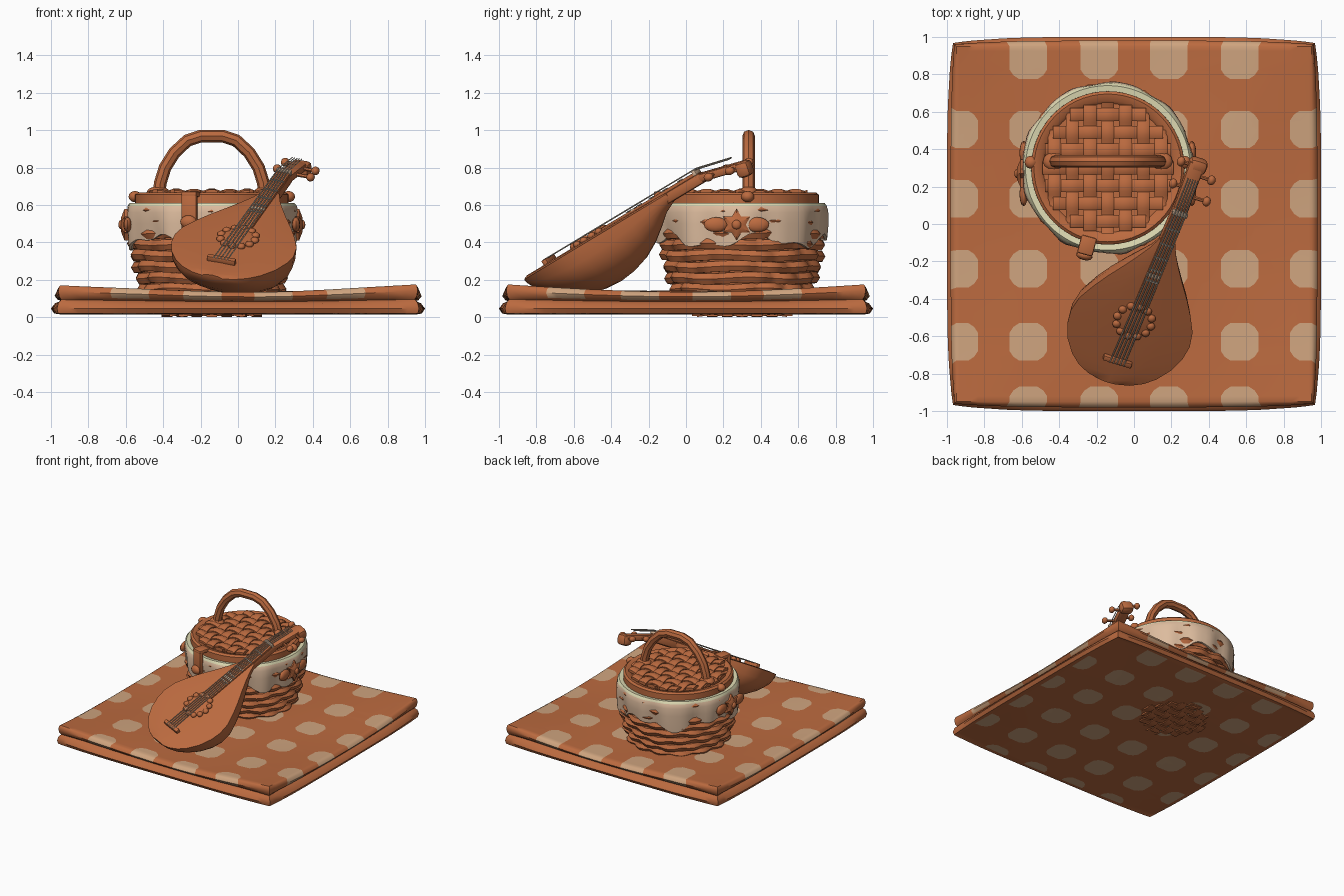
import bpy, bmesh, math
from math import sin, cos, pi, radians
from mathutils import Matrix, Vector

if "Cube" in bpy.data.objects:
    bpy.data.objects.remove(bpy.data.objects["Cube"])

def mat(name, r, g, b):
    m = bpy.data.materials.new(name)
    m.diffuse_color = (r, g, b, 1)
    m.use_nodes = True
    m.node_tree.nodes["Principled BSDF"].inputs["Base Color"].default_value = m.diffuse_color
    return m

RUST = mat("rust", 0.50, 0.145, 0.05)
TAN = mat("tan", 0.62, 0.37, 0.21)
CLOTH = mat("light_cloth", 0.72, 0.50, 0.34)
PALE = mat("pale_trim", 0.75, 0.72, 0.46)
GREY = mat("string_grey", 0.56, 0.49, 0.40)

def add(name, verts, faces, mats, matrix=Matrix(), rule=None):
    me = bpy.data.meshes.new(name)
    me.from_pydata([tuple(v) for v in verts], [], faces)
    for m in mats:
        me.materials.append(m)
    bm = bmesh.new()
    bm.from_mesh(me)
    bmesh.ops.recalc_face_normals(bm, faces=bm.faces)
    if rule:
        for f in bm.faces:
            f.material_index = rule(f.calc_center_median())
    bm.to_mesh(me)
    bm.free()
    ob = bpy.data.objects.new(name, me)
    ob.matrix_world = matrix
    bpy.context.collection.objects.link(ob)
    return ob

def skin(name, rings, mats, matrix=Matrix(), caps=True, wrap=False, rule=None):
    """Join equal closed rings of points."""
    n, k = len(rings[0]), len(rings)
    faces = [(a * n + i, a * n + (i + 1) % n, (a + 1) % k * n + (i + 1) % n, (a + 1) % k * n + i)
             for a in range(k if wrap else k - 1) for i in range(n)]
    if caps and not wrap:
        faces += [tuple(range(n)), tuple(range((k - 1) * n, k * n))]
    return add(name, [p for r in rings for p in r], faces, mats, matrix, rule)

def tube(name, pts, r, m, matrix=Matrix(), res=1, closed=False):
    cu = bpy.data.curves.new(name, 'CURVE')
    cu.dimensions = '3D'
    cu.bevel_depth, cu.bevel_resolution, cu.use_fill_caps = r, res, True
    sp = cu.splines.new('POLY')
    sp.points.add(len(pts) - 1)
    for p, q in zip(sp.points, pts):
        p.co = (*q, 1)
    sp.use_cyclic_u = closed
    tmp = bpy.data.objects.new(name + "_path", cu)
    bpy.context.collection.objects.link(tmp)
    bpy.context.view_layer.update()
    me = bpy.data.meshes.new_from_object(tmp.evaluated_get(bpy.context.evaluated_depsgraph_get()))
    bpy.data.objects.remove(tmp)
    me.materials.clear()
    me.materials.append(m)
    ob = bpy.data.objects.new(name, me)
    ob.matrix_world = matrix
    bpy.context.collection.objects.link(ob)
    return ob

def solid(name, kind, loc, size, m, matrix=Matrix(), bevel=0.0):
    bm = bmesh.new()
    if kind == 'box':
        bmesh.ops.create_cube(bm, size=1)
    else:
        bmesh.ops.create_uvsphere(bm, u_segments=12, v_segments=8, radius=0.5)
    bmesh.ops.scale(bm, vec=size, verts=bm.verts)
    if bevel:
        bmesh.ops.bevel(bm, geom=bm.edges[:], offset=bevel, segments=2, affect='EDGES', profile=0.5)
    me = bpy.data.meshes.new(name)
    bm.to_mesh(me)
    bm.free()
    me.materials.append(m)
    ob = bpy.data.objects.new(name, me)
    ob.matrix_world = matrix @ Matrix.Translation(loc)
    bpy.context.collection.objects.link(ob)
    return ob

# ---- folded blanket with checks ----
E, H = 0.95, 0.1
CX = [-0.935, -0.565, -0.185, 0.185, 0.565, 0.935]
CY = [-0.97, -0.63, -0.24, 0.135, 0.505, 0.875]

def lines(cs):
    s = {-E, E}
    for c in cs:
        s |= {round(c + o, 4) for o in (-H, -0.05, 0, 0.05, H) if abs(c + o) < E - 0.01}
    return sorted(s)

def near(v, cs):
    return min(cs, key=lambda c: abs(c - v))

def checked(x, y):
    cx, cy = near(x, CX), near(y, CY)
    corner = abs(cx) > 0.8 and abs(cy) > 0.8
    return int(abs(x - cx) < H and abs(y - cy) < H and not corner)

def lift(x, y):
    return 0.035 * (x * y / 0.9) ** 2 + 0.005 * sin(5 * x + 1) * cos(4 * y)

def blanket():
    X, Y = lines(CX), lines(CY)
    nx, ny = len(X), len(Y)
    verts, faces, mi = [], [], []
    for top in (0, 1):
        for y in Y:
            for x in X:
                cx, cy = near(x, CX), near(y, CY)
                px, py = x, y
                if abs(abs(x - cx) - H) < 1e-3 and abs(abs(y - cy) - H) < 1e-3:
                    px, py = x + 0.2 * (cx - x), y + 0.2 * (cy - y)
                z = 0.138 + lift(x, y) if top else 0.014 + 0.4 * abs(lift(x, y))
                verts.append((px, py, z))
        o = top * nx * ny
        for j in range(ny - 1):
            for i in range(nx - 1):
                a = o + j * nx + i
                faces.append((a, a + 1, a + nx + 1, a + nx))
                mi.append(checked((X[i] + X[i + 1]) / 2, (Y[j] + Y[j + 1]) / 2))
    per = [(i, 0) for i in range(nx - 1)] + [(nx - 1, j) for j in range(ny - 1)] \
        + [(i, ny - 1) for i in range(nx - 1, 0, -1)] + [(0, j) for j in range(ny - 1, 0, -1)]
    n = len(per)
    rings = [[nx * ny + j * nx + i for i, j in per]]
    # upper fold, crease, lower fold
    for s, z, f in ((1.02, .130, 1), (1.032, .112, .8), (1.015, .092, .5), (0.985, .084, .3),
                    (1.03, .074, .1), (1.053, .046, 0), (1.035, .02, 0)):
        ring = []
        for i, j in per:
            x, y = X[i], Y[j]
            t = min(abs(x), abs(y)) / E
            k = 1 + (s - 1) * (1 - 0.65 * t ** 4)
            ring.append(len(verts))
            verts.append((x * k, y * k, z + f * lift(x, y)))
        rings.append(ring)
    rings.append([j * nx + i for i, j in per])
    for b in range(len(rings) - 1):
        for q in range(n):
            r = (q + 1) % n
            faces.append((rings[b][q], rings[b][r], rings[b + 1][r], rings[b + 1][q]))
            mx = (X[per[q][0]] + X[per[r][0]]) / 2 * 0.999
            my = (Y[per[q][1]] + Y[per[r][1]]) / 2 * 0.999
            mi.append(checked(mx, my) if b < 3 else 0)
    ob = add("blanket", verts, faces, [RUST, TAN])
    for p, m in zip(ob.data.polygons, mi):
        p.material_index = m
blanket()

# ---- woven basket ----
B = Matrix.Translation((-0.14, 0.3, 0))

def circle(r, z, n=56):
    return [(r * cos(2 * pi * i / n), r * sin(2 * pi * i / n), z) for i in range(n)]

def wall(z):
    return 0.355 + 0.075 * sin(min(1, (z - 0.1) / 0.38) * pi / 2)

skin("basket_core", [circle(wall(z) - 0.02, z) for z in (.12, .2, .3, .4, .5, .6)]
     + [circle(.41, .62), circle(.41, .655), circle(.395, .668), circle(.36, .66), circle(.345, .645)], [RUST], B)
ROWS = 8
for k in range(ROWS):  # wavy rows of wicker
    z = 0.15 + k * 0.06
    pts = []
    for i in range(84):
        a = 2 * pi * i / 84
        w = cos(14 * a + k * pi)
        r = wall(z) - 0.018 + 0.014 * w
        pts.append((r * cos(a), r * sin(a), z + 0.005 * sin(5 * a + k)))
    tube(f"wicker_row_{k}", pts, 0.033, RUST, B, 1, True)

def plait(name, R, z, step, amp, thick):
    """Over-and-under strips filling a disc."""
    n = int(R / step)
    for d in (0, 1):
        for k in range(-n, n + 1):
            c = k * step
            half = math.sqrt(max(R * R - c * c, 0.0025))
            rings = []
            m = max(6, int(half * 2 / step * 5))
            for i in range(m + 1):
                t = -half + 2 * half * i / m
                h = z + amp * cos(pi * (t / step + k + d))
                w = step * 0.36
                sec = [(-w, -thick), (w, -thick), (w, thick * .4), (w * .5, thick), (-w * .5, thick), (-w, thick * .4)]
                rings.append([(t, c + a, h + b) if d else (c + a, t, h + b) for a, b in sec])
            skin(f"{name}_{d}_{k + n}", rings, [RUST], B)

plait("lid_strip", 0.35, 0.662, 0.095, 0.011, 0.014)
plait("base_strip", 0.24, 0.016, 0.08, 0.006, 0.008)

# cloth lining with a ruffled hem
def hem(a):
    return 0.405 + 0.03 * sin(5 * a + 0.6) + 0.018 * sin(11 * a)
N = 88
rings = []
for i in range(N):
    a = 2 * pi * i / N
    f = 0.010 * cos(9 * a) + 0.004 * sin(17 * a)
    zb = hem(a)
    prof = [(.405, .59), (.41, .608), (.44, .612), (.452 + f * .3, .595), (.458 + f * .5, .56),
            (.456 + f, .5), (.447 + 1.2 * f, zb), (.432 + f, zb), (.42, .5)]
    rings.append([(r * cos(a), r * sin(a), z) for r, z in prof])
skin("basket_cloth", rings, [CLOTH, PALE], B, wrap=True, rule=lambda c: int(c.z > 0.59))

# handle with side knobs
hp = [(-.285, .64), (-.275, .72), (-.25, .80), (-.20, .88), (-.13, .945), (-.06, .968),
      (.06, .968), (.13, .945), (.20, .88), (.25, .80), (.275, .72), (.285, .64)]
tube("basket_handle", [(x, 0.035, z) for x, z in hp], 0.034, RUST, B, 2)
for s in (-1, 1):
    solid("handle_foot", 'ball', (s * .287, .035, .67), (.12, .1, .06), RUST, B)
    solid("rim_knob", 'ball', (s * .41, .03, .645), (.07, .07, .06), RUST, B)
    # star flower and leaves on each side of the cloth
    star = []
    for x, k in ((-.02, 1), (.012, 1), (.03, .45)):
        star.append([(s * (.455 + x), -.03 + k * (.085 if i % 2 else .05) * cos(pi * i / 6),
                      .495 + k * (.085 if i % 2 else .05) * sin(pi * i / 6)) for i in range(12)])
    skin("cloth_star", star, [RUST], B)
    solid("star_centre", 'ball', (s * .485, -.03, .495), (.03, .05, .05), RUST, B)
    for q in (-1, 1):
        solid("cloth_leaf", 'ball', (s * .45, -.03 + q * .11, .495), (.045, .13, .08), RUST, B)

# front clasp
C = B @ Matrix.Rotation(radians(-15), 4, 'Z')
solid("clasp_strap", 'box', (0, -.462, .57), (.085, .035, .2), RUST, C, .012)
solid("clasp_top", 'box', (0, -.43, .658), (.085, .10, .03), RUST, C, .01)
solid("clasp_toggle", 'ball', (0, -.485, .51), (.09, .05, .07), RUST, C)

# ---- lute leaning on the basket; local y runs along the neck ----
L = Matrix.Translation((-0.02, -0.56, 0.385)) @ Matrix.Rotation(radians(31), 4, 'X') @ Matrix.Rotation(radians(-20), 4, 'Z')
stations = [(-.35, .06, .015), (-.335, .12, .05), (-.30, .185, .10), (-.25, .24, .145), (-.17, .295, .20),
            (-.08, .328, .245), (0, .338, .268), (.09, .322, .275), (.18, .278, .265), (.27, .225, .24),
            (.36, .165, .195), (.44, .115, .14), (.51, .075, .085), (.58, .045, .055)]
rings = []
for y, w, d in stations:
    ring = [(w * cos(pi * k / 14), y, -d * sin(pi * k / 14) ** 0.85) for k in range(15)]
    ring += [(-w * .6, y, .008), (0, y, .012), (w * .6, y, .008)]
    rings.append(ring)
skin("lute_body", rings, [RUST], L)
solid("lute_neck", 'box', (0, .64, -.022), (.085, .32, .06), RUST, L, .015)
solid("lute_fretboard", 'box', (0, .45, .014), (.075, .66, .018), RUST, L, .004)
HD = L @ Matrix.Translation((0, .77, 0)) @ Matrix.Rotation(radians(-14), 4, 'X')
solid("lute_head", 'box', (0, .14, -.015), (.085, .30, .045), RUST, HD, .012)
solid("lute_scroll", 'box', (.01, .27, -.035), (.10, .08, .085), RUST, HD, .025)
for x, y in ((.12, .10), (-.085, .14), (.105, .22), (-.085, .27)):
    tube("peg_stem", [(0, y, -.015), (x, y, -.015)], .01, RUST, HD)
    solid("peg_knob", 'ball', (x, y, -.015), (.045, .055, .045), RUST, HD)

# sound rosette, bridge, frets, strings
skin("sound_hole", [[(r * cos(pi * i / 10), .06 + r * sin(pi * i / 10), z) for i in range(20)]
                    for r, z in ((.095, 0), (.095, .018), (.075, .022))], [RUST], L)
for i in range(12):
    a = 2 * pi * i / 12
    solid("rosette_bead", 'ball', (.095 * cos(a), .06 + .095 * sin(a), .016), (.045, .045, .035), RUST, L)
solid("bridge", 'box', (0, -.20, .02), (.16, .03, .035), RUST, L, .006)
for y in (.33, .40, .48, .57, .67):
    solid("fret", 'box', (0, y, .024), (.078, .008, .008), GREY, L)
solid("nut", 'box', (0, .775, .02), (.085, .022, .03), CLOTH, L, .004)
solid("neck_inlay", 'box', (0, .365, .022), (.078, .022, .008), CLOTH, L)
for k in range(5):
    x = (k - 2) * .015
    tube("string", [(x * 1.3, -.215, .036), (x, .775, .036), (x * .9, .98, -.012)], .0038, GREY, L, 0)

# smooth shading with sharp edges kept
bpy.ops.object.select_all(action='SELECT')
bpy.context.view_layer.objects.active = bpy.data.objects["blanket"]
bpy.ops.object.shade_smooth_by_angle(angle=radians(40))
